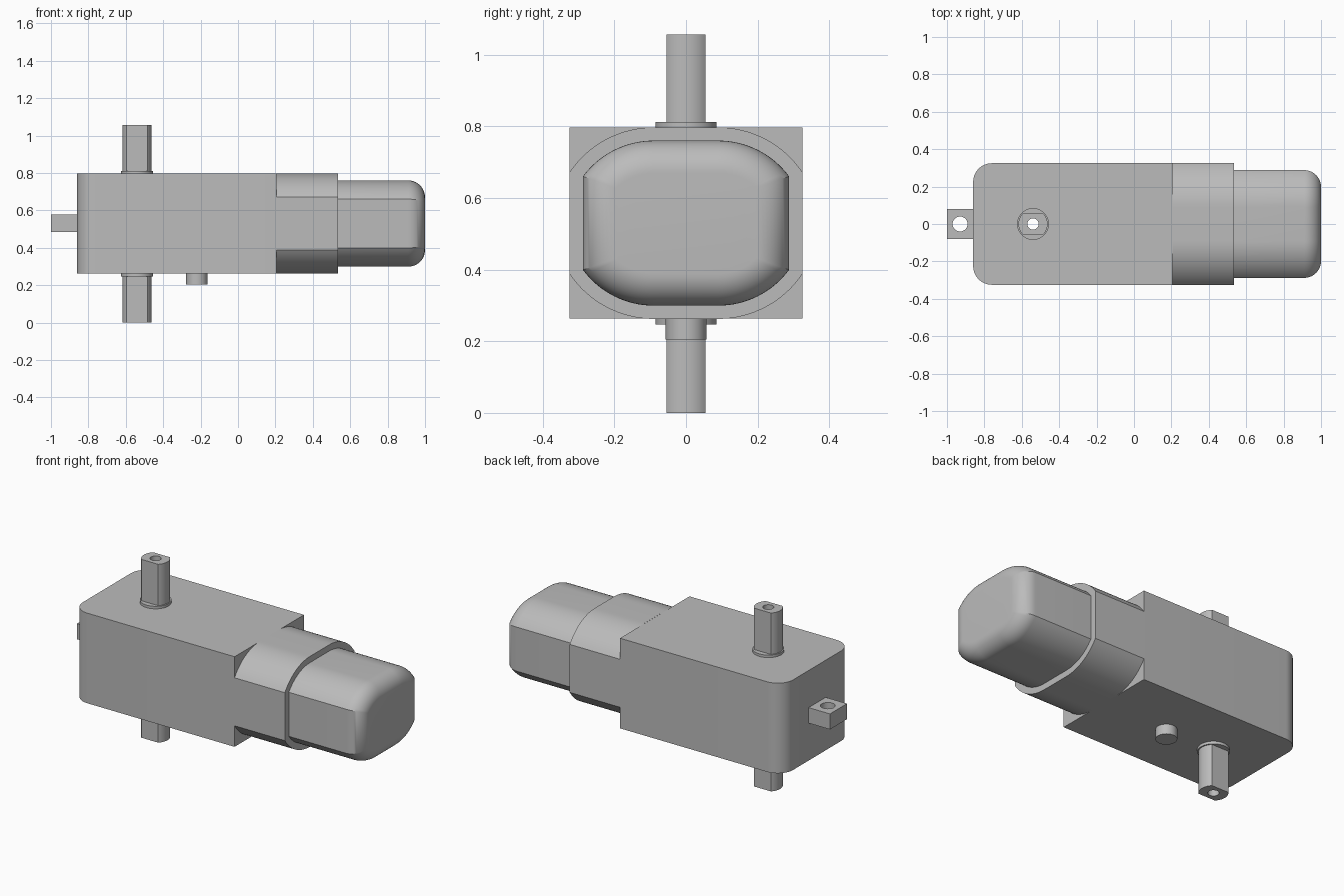
import bpy, bmesh
from math import cos, sin, pi, asin, sqrt, radians

if "Cube" in bpy.data.objects:
    bpy.data.objects.remove(bpy.data.objects["Cube"], do_unlink=True)

grey = bpy.data.materials.new("plain grey")
grey.use_nodes = True
grey.diffuse_color = (0.5, 0.5, 0.5, 1)
grey.node_tree.nodes["Principled BSDF"].inputs["Base Color"].default_value = (0.5, 0.5, 0.5, 1)

MID = 0.53      # height of the motor axis
SHAFT_X = -0.54


def loft(name, rings, cap_start=True):
    """Skin a row of equal-length point rings and close the ends."""
    bm = bmesh.new()
    loops = [[bm.verts.new(p) for p in ring] for ring in rings]
    n = len(loops[0])
    for a, b in zip(loops, loops[1:]):
        for i in range(n):
            j = (i + 1) % n
            bm.faces.new((a[i], a[j], b[j], b[i]))
    if cap_start:
        bm.faces.new(loops[0])
    bm.faces.new(loops[-1])
    bmesh.ops.recalc_face_normals(bm, faces=bm.faces)
    mesh = bpy.data.meshes.new(name)
    bm.to_mesh(mesh)
    bm.free()
    mesh.materials.append(grey)
    obj = bpy.data.objects.new(name, mesh)
    bpy.context.collection.objects.link(obj)
    return obj


def activate(obj):
    bpy.ops.object.select_all(action='DESELECT')
    obj.select_set(True)
    bpy.context.view_layer.objects.active = obj


def prism(name, outline, z0, z1):
    return loft(name, [[(x, y, z) for x, y in outline] for z in (z0, z1)])


def arc(cx, cy, r, a0, a1, n):
    return [(cx + r * cos(a0 + (a1 - a0) * i / n), cy + r * sin(a0 + (a1 - a0) * i / n))
            for i in range(n + 1)]


def circle(cx, r, n=48):
    return arc(cx, 0, r, 0, 2 * pi, n)[:-1]


def drill(obj, x, r):
    """Cut a vertical round hole through a part."""
    cutter = prism("hole_cutter", circle(x, r, 32), -0.1, 1.2)
    cutter.hide_render = True
    mod = obj.modifiers.new("hole", 'BOOLEAN')
    mod.operation, mod.solver, mod.object = 'DIFFERENCE', 'EXACT', cutter
    activate(obj)
    bpy.ops.object.modifier_apply(modifier=mod.name)
    bpy.data.objects.remove(cutter, do_unlink=True)


def can_ring(x, grow):
    """Motor section: flat sides and arched corners, offset outward by grow."""
    half, r, cy, cz = 0.288 + grow, 0.246 + grow, 0.09, -0.0155
    start = asin(sqrt(1 - ((half - cy) / r) ** 2))
    quarter = [(cy + y, cz + z) for y, z in arc(0, 0, r, start, pi / 2, 16)]
    top = quarter + [(-y, z) for y, z in reversed(quarter)]
    ring = top + [(-y, -z) for y, z in top]
    return [(x, y, MID + z) for y, z in ring]


# Gearbox with two rounded vertical corners
outline = [(0.205, -0.325), (0.205, 0.325)]
outline += arc(-0.76, 0.225, 0.1, pi / 2, pi, 12)
outline += arc(-0.76, -0.225, 0.1, pi, 1.5 * pi, 12)
gearbox = prism("gearbox", outline, 0.263, 0.797)
drill(gearbox, SHAFT_X, 0.03)

# Motor collar and motor can with a rounded end
collar = loft("motor_collar", [can_ring(x, 0.037) for x in (0.205, 0.535)], False)
R = 0.09
rings = [can_ring(0.535, 0)]
for i in range(13):
    a = i / 12 * pi / 2
    rings.append(can_ring(1 - R + R * sin(a), -R * (1 - cos(a))))
can = loft("motor_can", rings, False)

# Double-flat output shaft, in an upper and a lower half
a = asin(0.055 / 0.078)
flats = arc(SHAFT_X, 0, 0.078, -a, a, 14) + arc(SHAFT_X, 0, 0.078, pi - a, pi + a, 14)
parts = [gearbox, collar, can]
for side, s0, s1, w0, w1 in (("upper", 0.797, 1.057, 0.797, 0.812),
                             ("lower", 0, 0.263, 0.247, 0.263)):
    shaft = prism(side + "_shaft", flats, s0, s1)
    washer = prism(side + "_shaft_shoulder", circle(SHAFT_X, 0.085), w0, w1)
    for part in (shaft, washer):
        drill(part, SHAFT_X, 0.03)
        parts.append(part)

# Locating peg under the gearbox
parts.append(prism("locating_peg", circle(-0.22, 0.057), 0.205, 0.263))

# Mounting tab with its screw hole
tab = prism("mounting_tab", [(-1, -0.08), (-0.86, -0.08), (-0.86, 0.08), (-1, 0.08)], 0.485, 0.577)
drill(tab, -0.93, 0.04)
parts.append(tab)

for part in parts:
    activate(part)
    bpy.ops.object.shade_smooth_by_angle(angle=radians(30))
